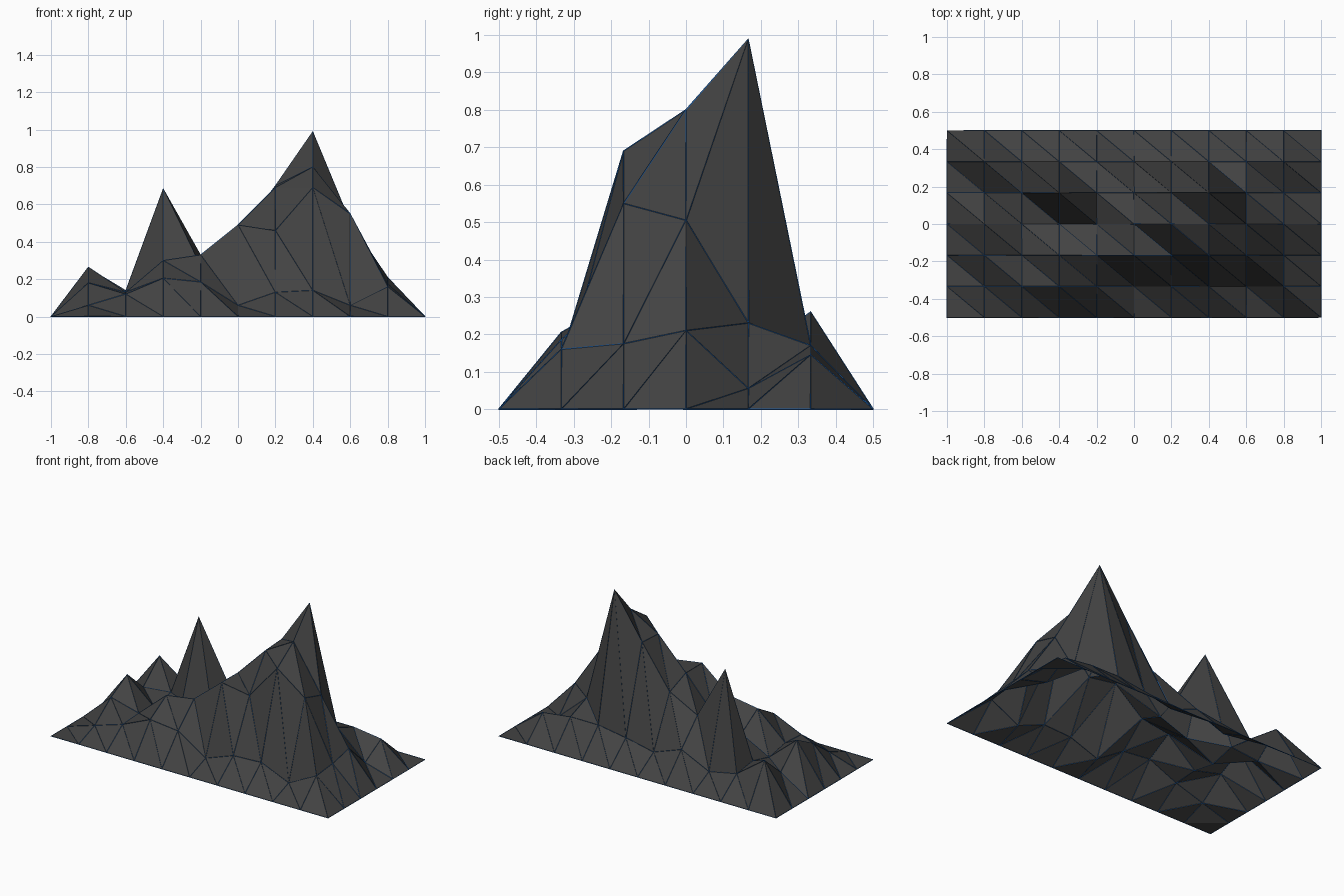
import bpy, bmesh

if "Cube" in bpy.data.objects:
    bpy.data.objects.remove(bpy.data.objects["Cube"])

# Peak heights inside the flat border, one row per step from front to back
HEIGHTS = [
    [.06, .12, .205, .185, .06, .13, .14, .06, .16],
    [.18, .13, .30, .33, .49, .46, .69, .55, .175],
    [.265, .10, .20, .27, .49, .69, .80, .505, .21],
    [.12, .14, .685, .33, .43, .70, .99, .23, .055],
    [.26, .12, .08, .17, .10, .14, .17, .17, .145],
]
NX, NY = 10, 6


def material(name, color):
    m = bpy.data.materials.new(name)
    m.diffuse_color = (*color, 1)
    m.use_nodes = True
    m.node_tree.nodes["Principled BSDF"].inputs["Base Color"].default_value = m.diffuse_color
    return m


def height(i, j):
    if 0 < i < NX and 0 < j < NY:
        return HEIGHTS[j - 1][i - 1]
    return 0.0


def terrain(name, mat):
    """Open triangulated height grid, diagonals from back left to front right."""
    bm = bmesh.new()
    v = [[bm.verts.new((-1 + 2 * i / NX, -0.5 + j / NY, height(i, j)))
          for j in range(NY + 1)] for i in range(NX + 1)]
    for i in range(NX):
        for j in range(NY):
            bm.faces.new((v[i][j], v[i + 1][j], v[i][j + 1]))
            bm.faces.new((v[i + 1][j], v[i + 1][j + 1], v[i][j + 1]))
    me = bpy.data.meshes.new(name)
    bm.to_mesh(me)
    bm.free()
    me.materials.append(mat)
    ob = bpy.data.objects.new(name, me)
    bpy.context.collection.objects.link(ob)
    return ob


# Faceted mountain surface
terrain("mountain_surface", material("dark_grey", (.055, .055, .055)))

# Thin blue lines along every edge
lines = terrain("grid_lines", material("blue", (.01, .1, .35)))
wire = lines.modifiers.new("wire", 'WIREFRAME')
wire.thickness = 0.004
wire.use_even_offset = False
wire.use_boundary = True
